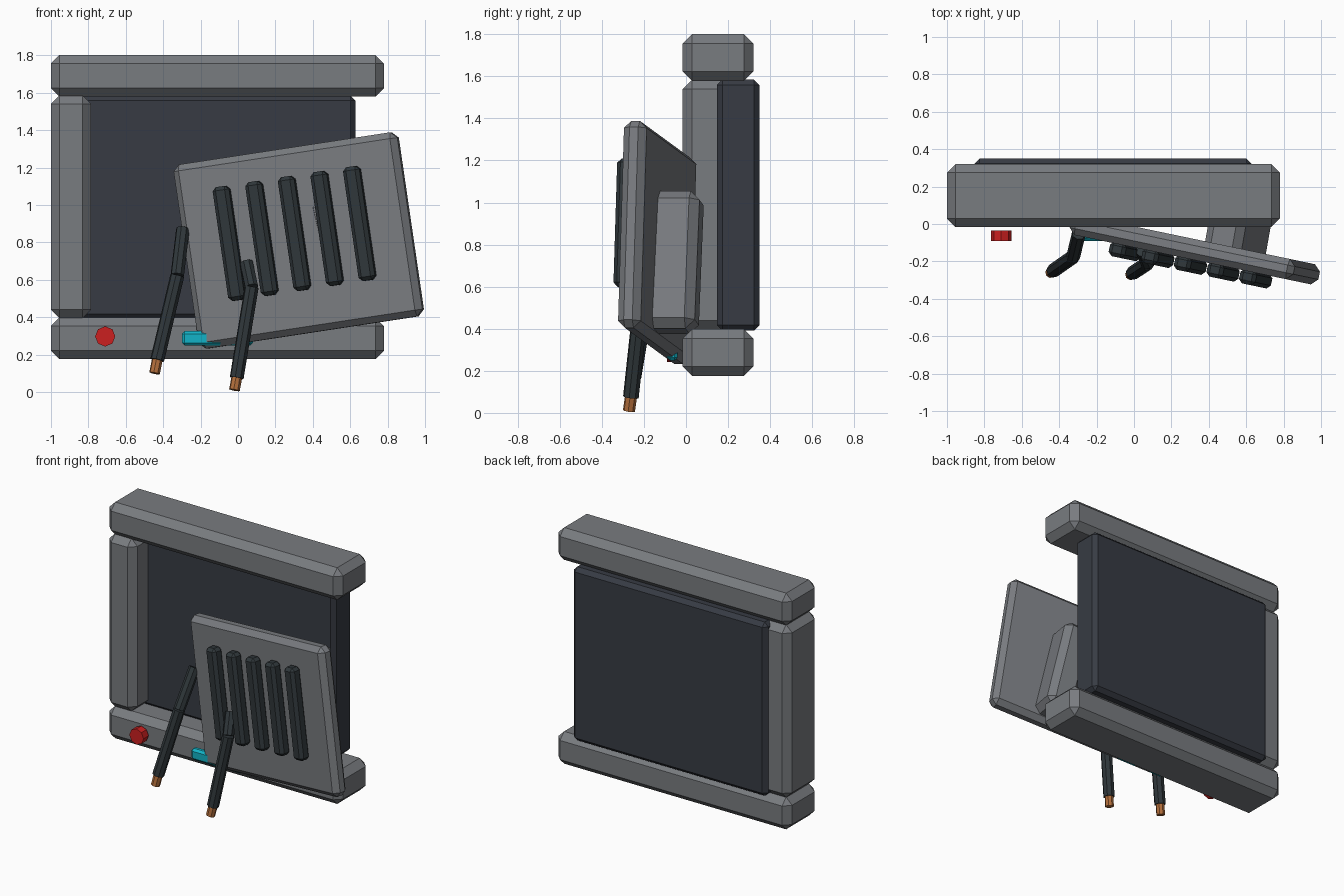
import bpy, bmesh, math
from mathutils import Vector, Matrix

if "Cube" in bpy.data.objects:
    bpy.data.objects.remove(bpy.data.objects["Cube"])


def material(name, rgb):
    m = bpy.data.materials.new(name)
    m.diffuse_color = (*rgb, 1)
    m.use_nodes = True
    m.node_tree.nodes["Principled BSDF"].inputs["Base Color"].default_value = m.diffuse_color
    return m


GREY = material("steel grey", (0.19, 0.20, 0.215))
DARK = material("dark blue grey", (0.038, 0.044, 0.057))
SLATE = material("dark slate", (0.029, 0.038, 0.043))
RED = material("red", (0.60, 0.014, 0.014))
CYAN = material("cyan", (0.006, 0.45, 0.57))
COPPER = material("copper", (0.46, 0.16, 0.045))


def finish(name, bm, mat, matrix):
    bmesh.ops.recalc_face_normals(bm, faces=bm.faces)
    me = bpy.data.meshes.new(name)
    bm.to_mesh(me)
    bm.free()
    me.materials.append(mat)
    ob = bpy.data.objects.new(name, me)
    ob.matrix_world = matrix
    bpy.context.collection.objects.link(ob)
    return ob


def block(name, center, size, bevel, mat, rot=Matrix()):
    """Box with flat chamfered edges."""
    bm = bmesh.new()
    bmesh.ops.create_cube(bm, size=1)
    bmesh.ops.scale(bm, vec=size, verts=bm.verts)
    bmesh.ops.bevel(bm, geom=bm.edges[:], offset=bevel, segments=1,
                    profile=0.5, affect='EDGES')
    return finish(name, bm, mat, Matrix.Translation(center) @ rot)


def rod(name, a, b, radius, mat, sides=8):
    """Low-sided cylinder between two points."""
    a, b = Vector(a), Vector(b)
    bm = bmesh.new()
    bmesh.ops.create_cone(bm, cap_ends=True, segments=sides, radius1=radius,
                          radius2=radius, depth=(b - a).length)
    rot = (b - a).to_track_quat('Z', 'Y').to_matrix().to_4x4()
    return finish(name, bm, mat, Matrix.Translation((a + b) / 2) @ rot)


def turn(yaw, roll):
    return (Matrix.Rotation(math.radians(yaw), 4, 'Z')
            @ Matrix.Rotation(math.radians(roll), 4, 'Y'))


# Frame: top and bottom rails with the intact left post
for name, z in (("top_rail", 1.69), ("bottom_rail", 0.287)):
    block(name, (-0.11, 0.152, z), (1.78, 0.336, 0.222), 0.045, GREY)
block("left_post", (-0.893, 0.152, 0.99), (0.214, 0.336, 1.19), 0.045, GREY)

# Recessed back plate
block("back_plate", (-0.112, 0.248, 0.988), (1.48, 0.203, 1.195), 0.027, DARK)

# Broken right post, leaning forward through the loose cover
block("broken_post", (0.55, -0.085, 0.715), (0.205, 0.30, 0.67), 0.043, GREY,
      turn(-10, -13))

# Loose tilted cover with vent slats
cover_turn = turn(-11.8, -8.5)
cover_at = Vector((0.325, -0.137, 0.81))
block("loose_cover", cover_at, (1.235, 0.11, 0.995), 0.034, GREY, cover_turn)
for i in range(5):
    offset = cover_turn @ Vector(((i - 2) * 0.18, -0.085, 0.038))
    block(f"vent_slat_{i + 1}", cover_at + offset, (0.09, 0.08, 0.615), 0.02,
          SLATE, cover_turn)

# Severed cables with bare copper ends
cables = (
    ((-0.295, -0.05, 0.87), (-0.325, -0.175, 0.62), (-0.432, -0.25, 0.17),
     (-0.446, -0.26, 0.10)),
    ((0.045, -0.14, 0.69), (0.073, -0.21, 0.56), (-0.007, -0.262, 0.075),
     (-0.019, -0.271, 0.01)),
)
for n, (start, kink, end, tip) in enumerate(cables, 1):
    rod(f"cable_{n}_upper", start, kink, 0.037, SLATE)
    rod(f"cable_{n}_lower", kink, end, 0.038, SLATE)
    rod(f"cable_{n}_core", end, tip, 0.029, COPPER)

# Controls on the bottom rail
rod("red_button", (-0.71, -0.035, 0.297), (-0.71, -0.09, 0.297), 0.054, RED)
block("light_strip", (-0.11, -0.065, 0.287), (0.38, 0.05, 0.078), 0.015, CYAN)
